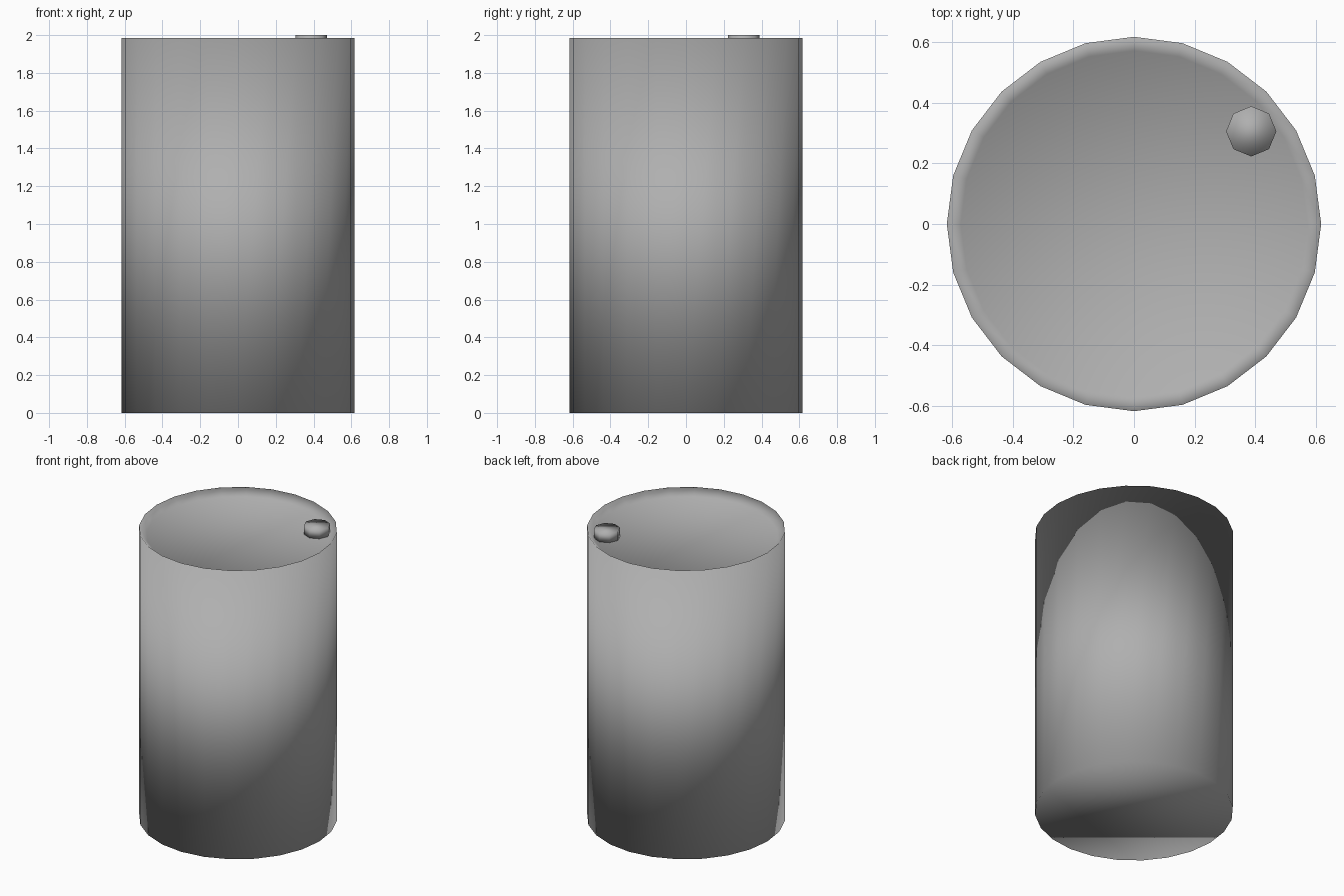
import bpy, bmesh
from math import cos, sin, tau

if "Cube" in bpy.data.objects:
    bpy.data.objects.remove(bpy.data.objects["Cube"])

# Mid-grey metal shared by both parts
metal = bpy.data.materials.new("grey_metal")
metal.diffuse_color = (0.43, 0.43, 0.43, 1)
metal.use_nodes = True
metal.node_tree.nodes["Principled BSDF"].inputs["Base Color"].default_value = metal.diffuse_color


def stacked_rings(name, sides, profile, centre=(0, 0)):
    """Closed solid from (radius, z) rings, capped at both ends, fully smooth."""
    bm = bmesh.new()
    rings = []
    for r, z in profile:
        rings.append([bm.verts.new((centre[0] + r * cos(tau * i / sides),
                                    centre[1] + r * sin(tau * i / sides), z))
                      for i in range(sides)])
    for low, high in zip(rings, rings[1:]):
        for i in range(sides):
            j = (i + 1) % sides
            bm.faces.new((low[i], low[j], high[j], high[i]))
    bm.faces.new(rings[0][::-1])
    bm.faces.new(rings[-1])
    for f in bm.faces:
        f.smooth = True
    mesh = bpy.data.meshes.new(name)
    bm.to_mesh(mesh)
    bm.free()
    mesh.materials.append(metal)
    obj = bpy.data.objects.new(name, mesh)
    bpy.context.collection.objects.link(obj)
    return obj


# Drum body: straight wall, thin rim sloping in to a recessed lid
stacked_rings("drum_body", 24, [(0.618, 0), (0.618, 1.985), (0.572, 1.94)])

# Filler cap standing on the recessed lid
stacked_rings("filler_cap", 8, [(0.083, 1.94), (0.083, 2.0)], (0.387, 0.306))
